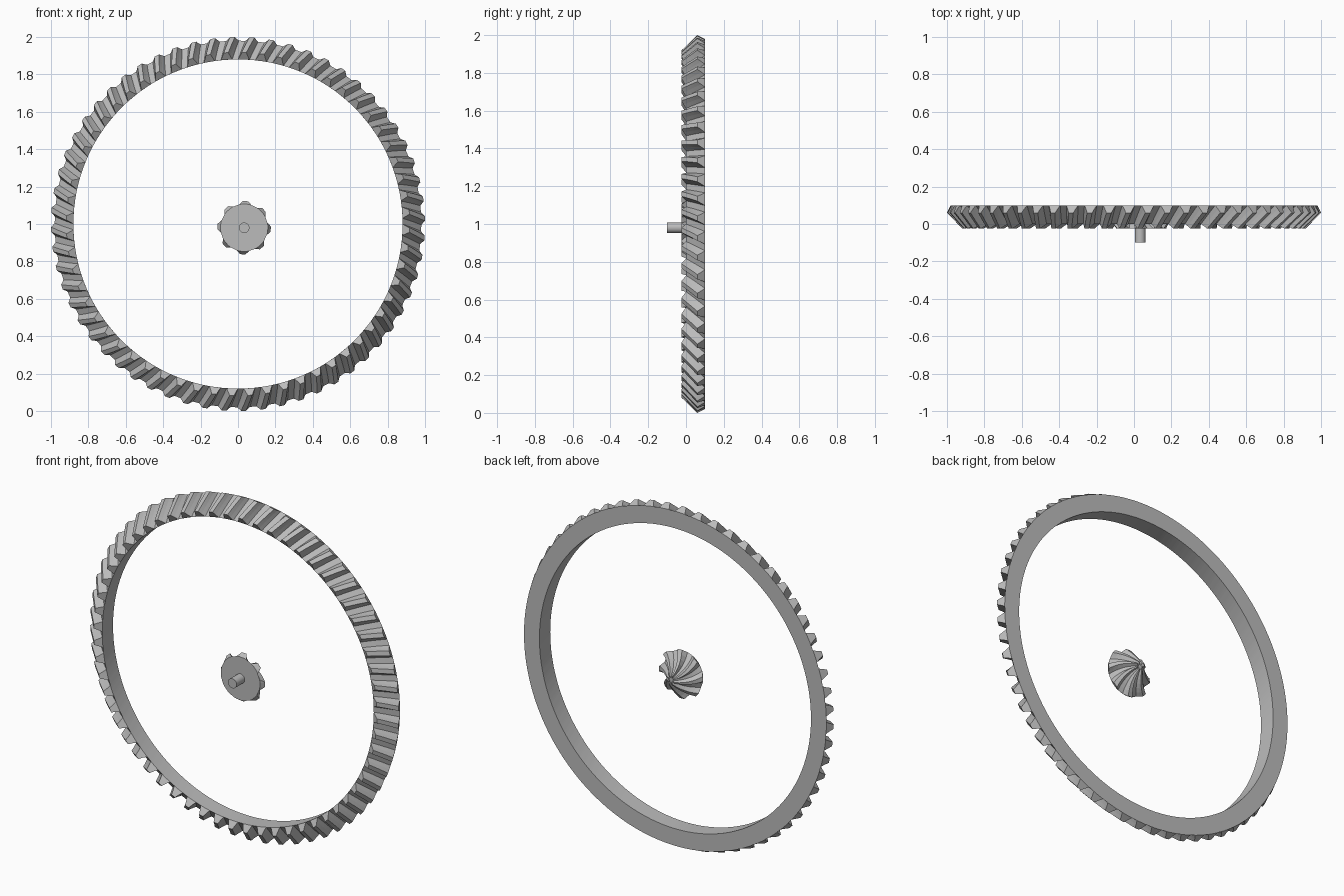
import bpy, bmesh, math

cube = bpy.data.objects.get("Cube")
if cube:
    bpy.data.objects.remove(cube, do_unlink=True)

grey = bpy.data.materials.new("steel_grey")
grey.use_nodes = True
colour = (0.5, 0.5, 0.5, 1)
grey.diffuse_color = colour
grey.node_tree.nodes["Principled BSDF"].inputs["Base Color"].default_value = colour

# Tooth outline over one pitch: (position in pitch, height from root to tip)
TOOTH = [(-0.33, 0), (-0.22, 0.5), (-0.13, 1), (0.13, 1), (0.22, 0.5), (0.33, 0)]
STEPS = 6


def mix(a, b, t):
    return tuple(p + (q - p) * t for p, q in zip(a, b))


def bevel_gear(name, teeth, phase, twist, root, tip, bore, centre):
    """root and tip hold (radius, y) at the large and small end;
    bore holds the points that close the body behind and before the teeth."""
    bm = bmesh.new()
    pitch = math.tau / teeth
    columns = []
    for i in range(teeth):
        for pos, height in TOOTH:
            angle = phase + (i + pos) * pitch
            path = [(bore[0], 0), (root[0], 0)]
            for s in range(STEPS + 1):
                t = s / STEPS
                path.append((mix(mix(root[0], root[1], t), mix(tip[0], tip[1], t), height), t))
            path += [(root[1], 1), (bore[1], 1)]
            column = []
            for (r, y), t in path:
                a = angle + twist * t
                column.append(bm.verts.new((centre[0] + r * math.cos(a), y,
                                            centre[1] + r * math.sin(a))))
            columns.append(column)
    closed = bore[0][0] > 0
    for a, b in zip(columns, columns[1:] + columns[:1]):
        n = len(a)
        for k in range(n if closed else n - 1):
            m = (k + 1) % n
            bm.faces.new((a[k], a[m], b[m], b[k]))
    bmesh.ops.remove_doubles(bm, verts=bm.verts, dist=0.0002)
    bmesh.ops.recalc_face_normals(bm, faces=bm.faces)
    mesh = bpy.data.meshes.new(name)
    bm.to_mesh(mesh)
    bm.free()
    mesh.materials.append(grey)
    obj = bpy.data.objects.new(name, mesh)
    bpy.context.collection.objects.link(obj)
    return obj


# Large ring gear, teeth facing the front
bevel_gear("ring_gear", 60, math.radians(91.7), 0.04,
           root=[(0.98, 0.1), (0.88, 0.0)], tip=[(1.0, 0.06), (0.918, -0.025)],
           bore=[(0.88, 0.1), (0.88, 0.0)], centre=(0, 1))

# Small pinion, tapering towards the back
PINION = (0.033, 0.98)
bevel_gear("pinion", 8, math.radians(87), 0.45,
           root=[(0.127, -0.025), (0.012, 0.09)], tip=[(0.143, 0.0), (0.026, 0.095)],
           bore=[(0, -0.025), (0, 0.09)], centre=PINION)

# Pinion shaft
bpy.ops.mesh.primitive_cylinder_add(vertices=32, radius=0.028, depth=0.08,
                                    location=(PINION[0], -0.06, PINION[1]),
                                    rotation=(math.pi / 2, 0, 0))
shaft = bpy.context.object
shaft.name = "pinion_shaft"
shaft.data.materials.append(grey)
bpy.ops.object.shade_smooth_by_angle()
